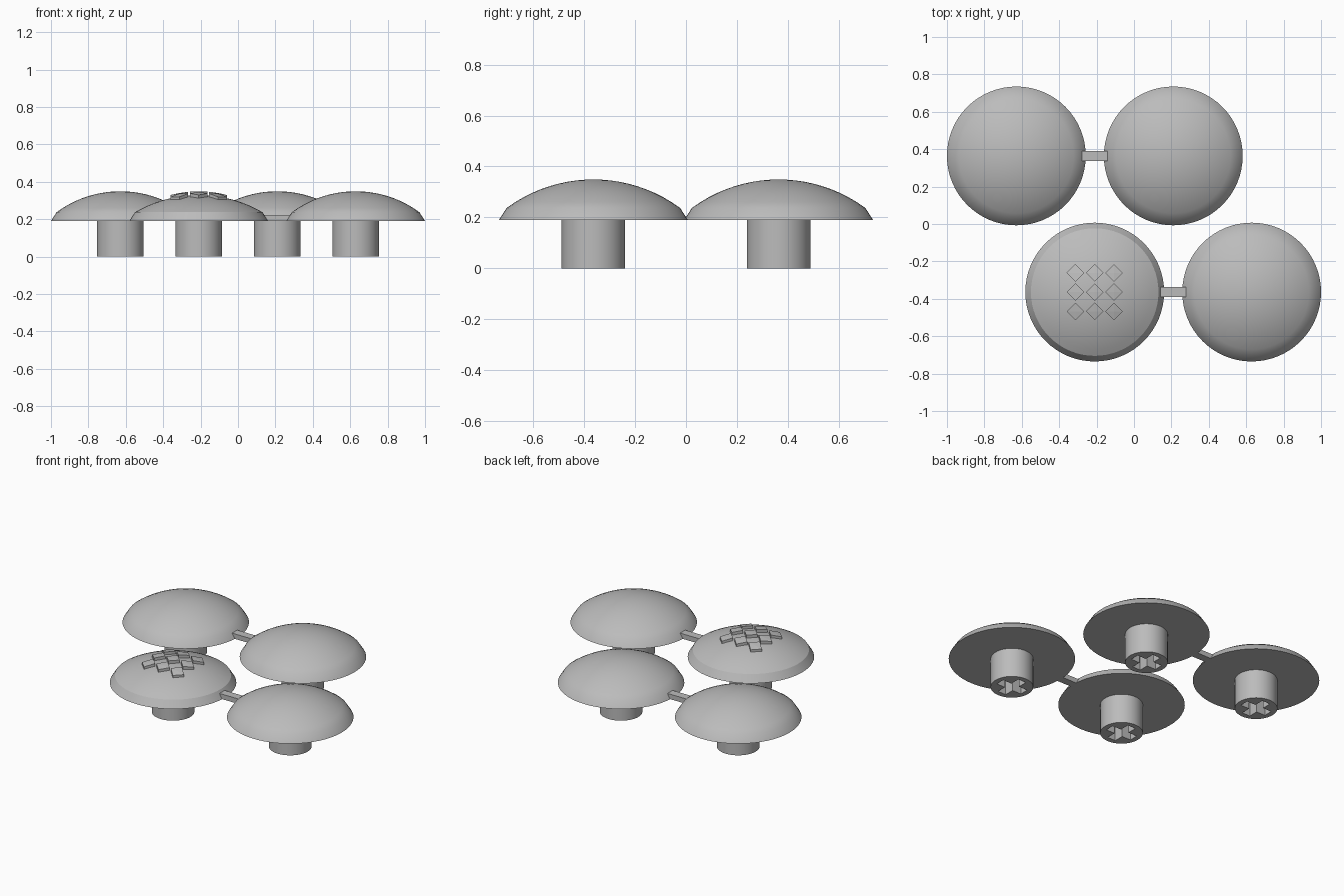
import bpy, bmesh
from math import sin, cos, pi, sqrt, radians

if "Cube" in bpy.data.objects:
    bpy.data.objects.remove(bpy.data.objects["Cube"])

grey = bpy.data.materials.new("plain_grey")
grey.use_nodes = True
grey.diffuse_color = (0.5, 0.5, 0.5, 1)
grey.node_tree.nodes["Principled BSDF"].inputs["Base Color"].default_value = (0.5, 0.5, 0.5, 1)

SEGMENTS = 64
CAP_R, DOME_R = 0.371, 0.341       # rim radius, radius where the dome begins
BASE_Z, DOME_Z, TOP_Z = 0.19, 0.237, 0.349
LOW_TOP_Z = 0.329                  # crown of the patterned cap
STEM_R = 0.125


def finish(name, bm, location, angle=None):
    """Turn a bmesh into a named object, optionally smooth shaded."""
    bmesh.ops.recalc_face_normals(bm, faces=bm.faces[:])
    mesh = bpy.data.meshes.new(name)
    bm.to_mesh(mesh)
    bm.free()
    mesh.materials.append(grey)
    obj = bpy.data.objects.new(name, mesh)
    obj.location = location
    bpy.context.collection.objects.link(obj)
    if angle:
        bpy.ops.object.select_all(action='DESELECT')
        obj.select_set(True)
        bpy.context.view_layer.objects.active = obj
        bpy.ops.object.shade_smooth_by_angle(angle=radians(angle))
    return obj


def dome_height(r, top):
    """Height of the spherical crown at distance r from its axis."""
    rise = top - DOME_Z
    radius = (DOME_R ** 2 + rise ** 2) / (2 * rise)
    return top - radius + sqrt(radius ** 2 - r ** 2)


def loop(bm, points, z):
    return [bm.verts.new((x, y, z)) for x, y in points]


def circle(r):
    return [(r * cos(2 * pi * i / SEGMENTS), r * sin(2 * pi * i / SEGMENTS))
            for i in range(SEGMENTS)]


def bridge(bm, a, b):
    for i in range(len(a)):
        j = (i + 1) % len(a)
        bm.faces.new((a[i], a[j], b[j], b[i]))


def make_cap(name, x, y, top, angle):
    """Flat underside, bevelled rim and shallow dome."""
    bm = bmesh.new()
    rings = [loop(bm, circle(CAP_R), BASE_Z)]
    steps = 10
    for k in range(steps):
        r = DOME_R * (1 - k / steps)
        rings.append(loop(bm, circle(r), dome_height(r, top)))
    for a, b in zip(rings, rings[1:]):
        bridge(bm, a, b)
    bm.faces.new(rings[0])
    tip = bm.verts.new((0, 0, top))
    last = rings[-1]
    for i in range(SEGMENTS):
        bm.faces.new((last[i], last[(i + 1) % SEGMENTS], tip))
    finish(name, bm, (x, y, 0), angle)


def make_stem(name, x, y):
    """Cylinder with a cross-shaped socket in its lower end."""
    bm = bmesh.new()
    bottom = loop(bm, circle(STEM_R), 0)
    top = loop(bm, circle(STEM_R), BASE_Z)
    bridge(bm, bottom, top)
    bm.faces.new(top)
    w, l = 0.029, 0.092
    cross = [(l, -w), (l, w), (w, w), (w, l), (-w, l), (-w, w),
             (-l, w), (-l, -w), (-w, -w), (-w, -l), (w, -l), (w, -w)]
    mouth = loop(bm, cross, 0)
    roof = loop(bm, cross, 0.17)
    bridge(bm, mouth, roof)
    bm.faces.new(roof)
    edges = [bm.edges.get((ring[i - 1], ring[i]))
             for ring in (bottom, mouth) for i in range(len(ring))]
    bmesh.ops.triangle_fill(bm, edges=edges, use_beauty=True)
    finish(name, bm, (x, y, 0), 30)


def make_tile(name, cx, cy, dx, dy):
    """Raised diamond whose top follows the full-height dome."""
    h = 0.047
    bm = bmesh.new()
    pts = [(dx + h, dy), (dx, dy + h), (dx - h, dy), (dx, dy - h)]
    low = loop(bm, pts, 0.28)
    high = [bm.verts.new((px, py, dome_height(sqrt(px * px + py * py), TOP_Z)))
            for px, py in pts]
    mid = bm.verts.new((dx, dy, dome_height(sqrt(dx * dx + dy * dy), TOP_Z)))
    bridge(bm, low, high)
    bm.faces.new(low)
    for i in range(4):
        bm.faces.new((high[i], high[(i + 1) % 4], mid))
    finish(name, bm, (cx, cy, 0))


def make_link(name, x, y):
    """Short flat bar joining two neighbouring caps."""
    bm = bmesh.new()
    bmesh.ops.create_cube(bm, size=1)
    bmesh.ops.scale(bm, vec=(0.138, 0.052, 0.032), verts=bm.verts[:])
    finish(name, bm, (x, y, BASE_Z + 0.016))


# Two staggered rows of capped stems
ROW_Y = 0.364
spots = {"back_right": (-0.629, ROW_Y), "back_left": (0.21, ROW_Y),
         "front_right": (-0.21, -ROW_Y), "front_left": (0.629, -ROW_Y)}
for place, (x, y) in spots.items():
    patterned = place == "front_right"
    make_cap(place + "_cap", x, y, LOW_TOP_Z if patterned else TOP_Z,
             18 if patterned else 35)
    make_stem(place + "_stem", x, y)

# Grid of raised diamonds on the patterned cap
px, py = spots["front_right"]
for i in range(3):
    for j in range(3):
        make_tile(f"diamond_tile_{i}_{j}", px, py, (i - 1) * 0.103, (j - 1) * 0.103)

# Bars between the caps of each row
make_link("back_link", -0.21, ROW_Y)
make_link("front_link", 0.21, -ROW_Y)
